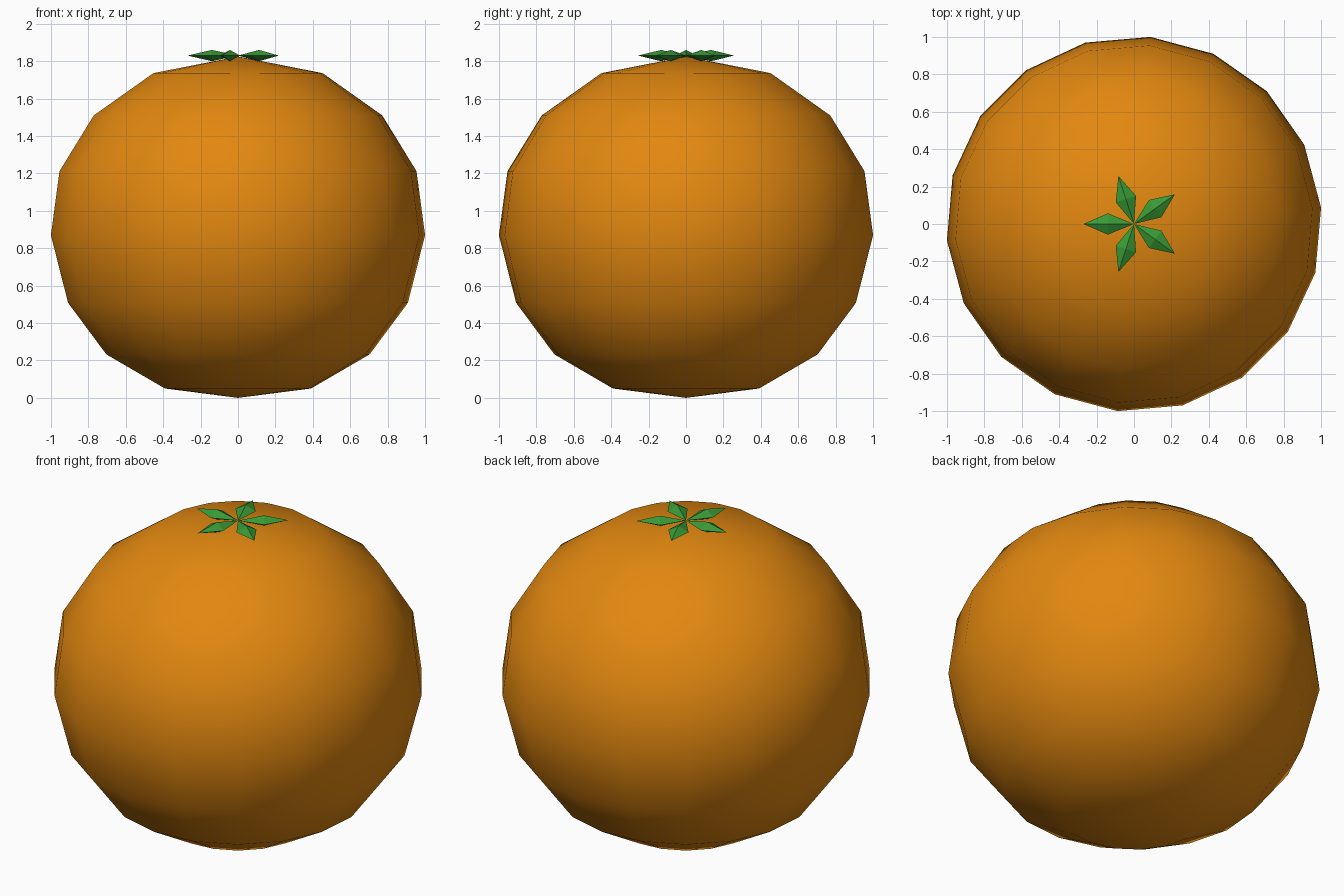
import bpy
import bmesh
from math import cos, sin, radians
from mathutils import Matrix

default = bpy.data.objects.get("Cube")
if default:
    bpy.data.objects.remove(default, do_unlink=True)


def make_material(name, rgb):
    mat = bpy.data.materials.new(name)
    mat.use_nodes = True
    mat.diffuse_color = (*rgb, 1)
    bsdf = mat.node_tree.nodes["Principled BSDF"]
    bsdf.inputs["Base Color"].default_value = (*rgb, 1)
    bsdf.inputs["Roughness"].default_value = 0.8
    return mat


def finish(bm, name, mat, smooth):
    bmesh.ops.recalc_face_normals(bm, faces=bm.faces)
    for face in bm.faces:
        face.smooth = smooth
    mesh = bpy.data.meshes.new(name)
    bm.to_mesh(mesh)
    bm.free()
    mesh.materials.append(mat)
    obj = bpy.data.objects.new(name, mesh)
    bpy.context.collection.objects.link(obj)
    return obj


orange = make_material("orange_peel", (0.76, 0.245, 0.005))
green = make_material("leaf_green", (0.04, 0.32, 0.035))

# Fruit body: a squashed round profile (radius, height) turned in 18 segments
SEGMENTS = 18
profile = [(0.392, 0.05), (0.706, 0.232), (0.912, 0.508), (1.004, 0.87),
           (0.958, 1.212), (0.774, 1.51), (0.454, 1.736)]
bm = bmesh.new()
rings = []
for radius, z in profile:
    angles = [radians(5 + 360 * i / SEGMENTS) for i in range(SEGMENTS)]
    rings.append([bm.verts.new((radius * cos(a), radius * sin(a), z)) for a in angles])
bottom = bm.verts.new((0, 0, 0))
top = bm.verts.new((0, 0, 1.825))
for i in range(SEGMENTS):
    j = (i + 1) % SEGMENTS
    for low, high in zip(rings, rings[1:]):
        bm.faces.new((low[i], low[j], high[j], high[i]))
    bm.faces.new((bottom, rings[0][j], rings[0][i]))
    bm.faces.new((top, rings[-1][i], rings[-1][j]))
finish(bm, "fruit_body", orange, True)

# Leaves: five pointed, faceted blades in a star around the top
for n in range(5):
    bm = bmesh.new()
    base = bm.verts.new((0, 0, 0))
    tip = bm.verts.new((0.27, 0, 0))
    middle = [bm.verts.new((0.14, y, z))
              for y, z in ((0.057, 0), (0, 0.03), (-0.057, 0), (0, -0.03))]
    for a, b in zip(middle, middle[1:] + middle[:1]):
        bm.faces.new((base, a, b))
        bm.faces.new((tip, b, a))
    placement = Matrix.Translation((0, 0, 1.83)) @ Matrix.Rotation(radians(36 + 72 * n), 4, "Z")
    bm.transform(placement)
    finish(bm, f"leaf_{n + 1}", green, False)
